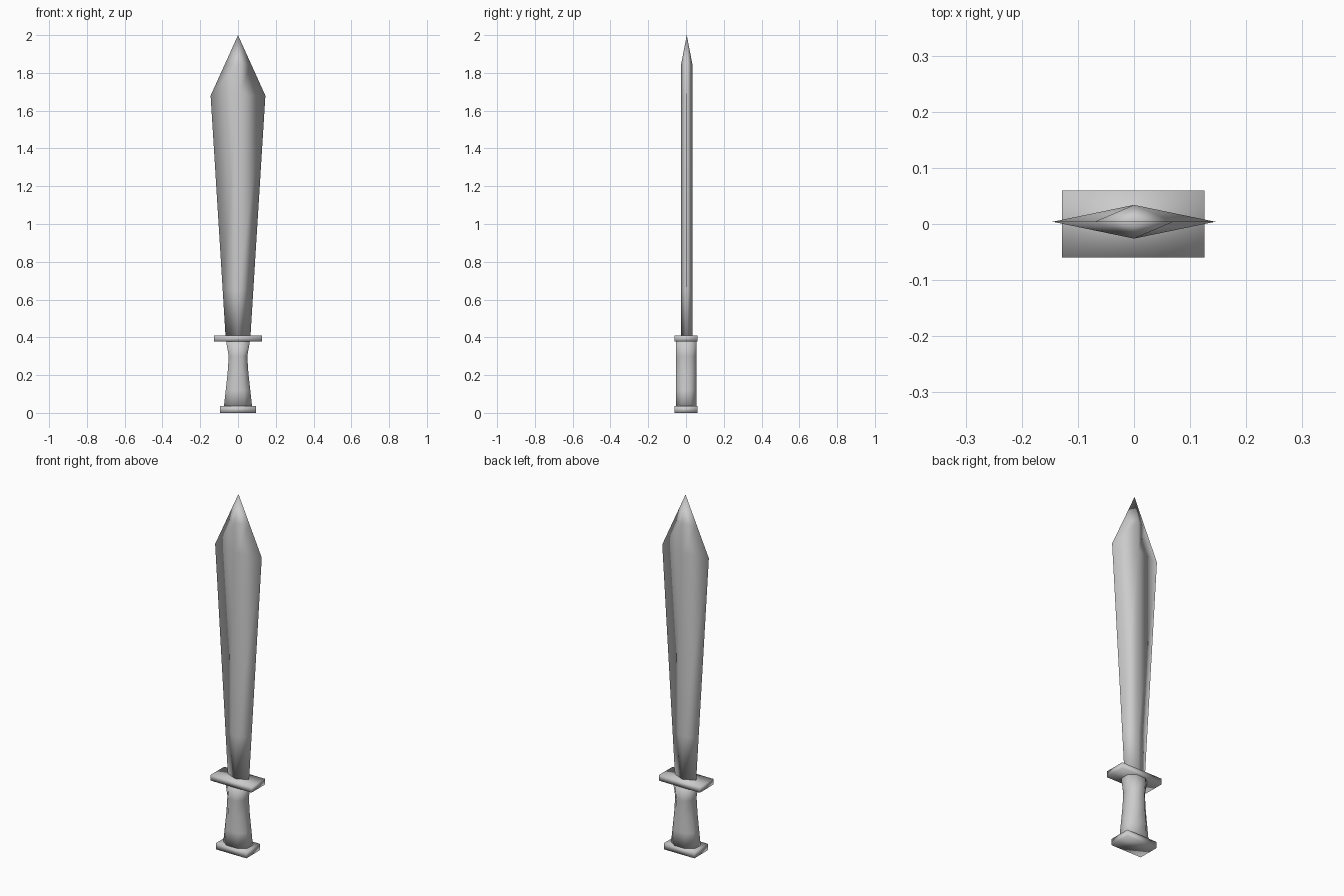
import bpy, bmesh

if "Cube" in bpy.data.objects:
    bpy.data.objects.remove(bpy.data.objects["Cube"])


def loft(name, rings):
    """Skin a stack of equal-sized rings; a one-point ring closes to a tip."""
    bm = bmesh.new()
    loops = [[bm.verts.new(p) for p in ring] for ring in rings]
    for a, b in zip(loops, loops[1:]):
        n = len(a)
        for i in range(n):
            j = (i + 1) % n
            if len(b) == 1:
                bm.faces.new((a[i], a[j], b[0]))
            else:
                bm.faces.new((a[i], a[j], b[j], b[i]))
    bm.faces.new(loops[0][::-1])
    if len(loops[-1]) > 1:
        bm.faces.new(loops[-1])
    bmesh.ops.recalc_face_normals(bm, faces=bm.faces)
    mesh = bpy.data.meshes.new(name)
    bm.to_mesh(mesh)
    bm.free()
    mesh.shade_smooth()
    obj = bpy.data.objects.new(name, mesh)
    bpy.context.collection.objects.link(obj)
    return obj


def diamond(z, w, t=0.03, y=0.004):
    return [(-w, y, z), (0, y - t, z), (w, y, z), (0, y + t, z)]


def octagon(z, w, d=0.054, y=0.001):
    quarter = [(w, 0.025), (0.45 * w, d)]
    pts = quarter + [(-a, b) for a, b in quarter[::-1]]
    pts += [(-a, -b) for a, b in pts]
    return [(a, y + b, z) for a, b in pts]


def slab(name, x0, x1, d, z0, z1):
    loft(name, [[(x0, -d, z), (x1, -d, z), (x1, d, z), (x0, d, z)]
                for z in (z0, z1)])


# Blade: diamond section, widening to the shoulders, then the point
blade_profile = [(0.405, 0.066), (0.65, 0.081), (1.68, 0.145), (1.845, 0.07)]
loft("blade", [diamond(z, w) for z, w in blade_profile] + [[(0, 0.004, 2.0)]])

# Grip: waisted, chamfered handle
grip_profile = [(0.03, 0.075), (0.12, 0.065), (0.21, 0.055),
                (0.30, 0.049), (0.385, 0.064)]
loft("grip", [octagon(z, w) for z, w in grip_profile])

# Guard and pommel plates
slab("guard", -0.128, 0.126, 0.06, 0.378, 0.41)
slab("pommel", -0.094, 0.094, 0.06, 0.0, 0.036)
